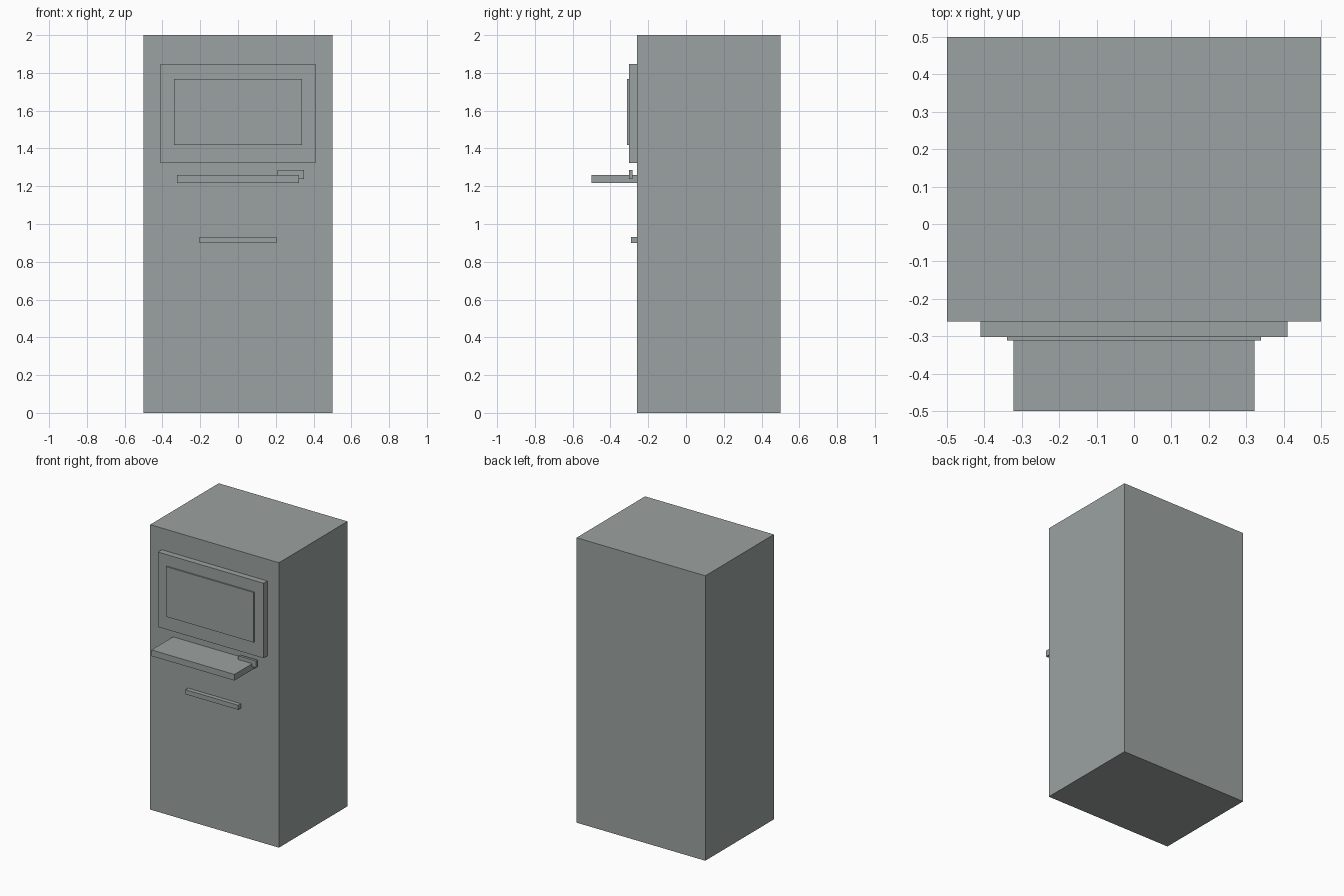
import bpy

if "Cube" in bpy.data.objects:
    bpy.data.objects.remove(bpy.data.objects["Cube"])

# Single flat colour
grey = bpy.data.materials.new("warm_grey")
grey.diffuse_color = (0.33, 0.365, 0.355, 1.0)
grey.use_nodes = True
grey.node_tree.nodes["Principled BSDF"].inputs["Base Color"].default_value = grey.diffuse_color


def box(name, x, y, z):
    """Box spanning the given (min, max) ranges."""
    spans = (x, y, z)
    bpy.ops.mesh.primitive_cube_add(size=1, location=[(a + b) / 2 for a, b in spans])
    obj = bpy.context.object
    obj.name = name
    obj.scale = [b - a for a, b in spans]
    bpy.ops.object.transform_apply(location=False, rotation=False, scale=True)
    obj.data.materials.append(grey)
    return obj


FRONT = -0.26  # front face of the cabinet

# Main cabinet
box("cabinet", (-0.5, 0.5), (FRONT, 0.5), (0, 2))
# Raised surround and the thin screen on it
box("screen_surround", (-0.41, 0.41), (-0.302, FRONT), (1.322, 1.848))
box("screen", (-0.34, 0.34), (-0.312, -0.302), (1.417, 1.768))
# Keypad shelf
box("keypad_shelf", (-0.322, 0.322), (-0.5, FRONT), (1.217, 1.26))
# Small card reader standing at the right end of the shelf
box("card_reader", (0.21, 0.35), (-0.302, -0.284), (1.238, 1.286))
# Cash slot
box("cash_slot", (-0.205, 0.205), (-0.29, FRONT), (0.9, 0.932))
